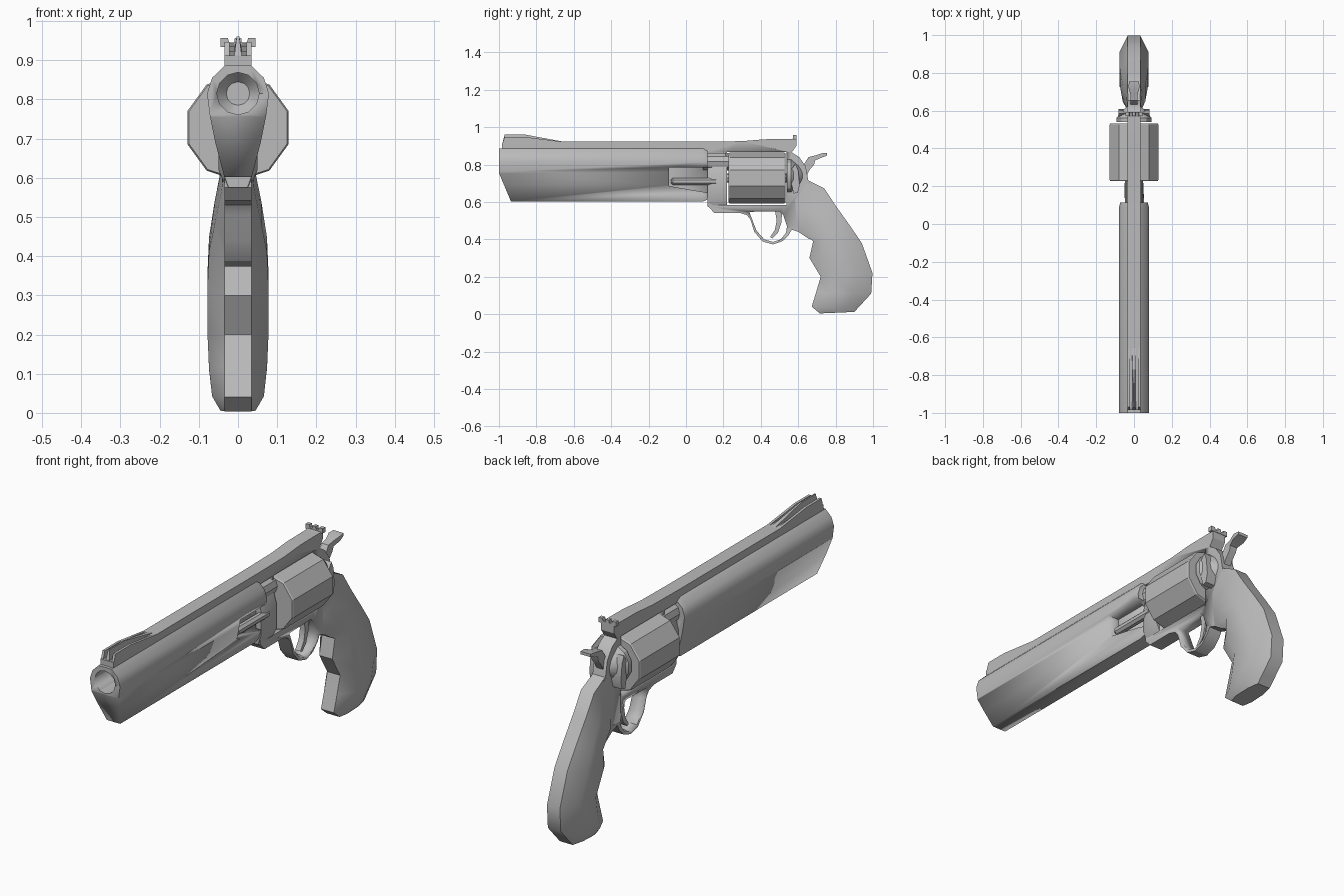
import bpy, bmesh, math
from mathutils import Vector

if "Cube" in bpy.data.objects:
    bpy.data.objects.remove(bpy.data.objects["Cube"])

steel = bpy.data.materials.new("grey steel")
steel.diffuse_color = (0.5, 0.5, 0.5, 1)
steel.use_nodes = True
steel.node_tree.nodes["Principled BSDF"].inputs["Base Color"].default_value = steel.diffuse_color


def finish(name, bm, angle=30):
    bmesh.ops.recalc_face_normals(bm, faces=bm.faces)
    me = bpy.data.meshes.new(name)
    bm.to_mesh(me)
    bm.free()
    me.materials.append(steel)
    ob = bpy.data.objects.new(name, me)
    bpy.context.collection.objects.link(ob)
    bpy.ops.object.select_all(action='DESELECT')
    ob.select_set(True)
    bpy.context.view_layer.objects.active = ob
    bpy.ops.object.shade_smooth_by_angle(angle=math.radians(angle))
    return ob


def loft(name, rings, angle=30):
    """Skin a list of equal closed rings and cap both ends."""
    bm = bmesh.new()
    vs = [[bm.verts.new(p) for p in r] for r in rings]
    n = len(vs[0])
    for a, b in zip(vs, vs[1:]):
        for i in range(n):
            j = (i + 1) % n
            bm.faces.new((a[i], a[j], b[j], b[i]))
    bm.faces.new(vs[0])
    bm.faces.new(vs[-1])
    return finish(name, bm, angle)


def plate(name, yz, x0, x1):
    """Side profile extruded across x."""
    return loft(name, [[(x, y, z) for y, z in yz] for x in (x0, x1)])


def tube(name, x, z, stations, n, turn=0.0):
    """Round part along y from (y, radius) stations."""
    ang = [turn + math.tau * i / n for i in range(n)]
    return loft(name, [[(x + r * math.cos(a), y, z + r * math.sin(a)) for a in ang]
                       for y, r in stations])


def cut(ob, cutter):
    m = ob.modifiers.new("cut", 'BOOLEAN')
    m.operation, m.solver, m.object = 'DIFFERENCE', 'EXACT', cutter
    bpy.context.view_layer.objects.active = ob
    bpy.ops.object.modifier_apply(modifier=m.name)
    bpy.data.objects.remove(cutter)


def box(name, x0, x1, y0, y1, z0, z1):
    return plate(name, [(y0, z0), (y1, z0), (y1, z1), (y0, z1)], x0, x1)


# Barrel with full underlug, slanted chin below the muzzle
half = [(.035, .602), (.058, .69), (.072, .76), (.079, .815), (.066, .855), (.034, .886)]
section = half + [(-x, z) for x, z in reversed(half)]
barrel = loft("barrel", [[(x * s, y, .74 + (z - .74) * s) for x, z in section]
                         for y, s in ((-1, 1), (.09, 1), (.115, .92))])
bm = bmesh.new()
bm.from_mesh(barrel.data)
res = bmesh.ops.bisect_plane(bm, geom=bm.verts[:] + bm.edges[:] + bm.faces[:],
                             plane_co=(0, -1, .755), plane_no=Vector((0, -1, -.42)).normalized(),
                             clear_outer=True)
bmesh.ops.holes_fill(bm, edges=[e for e in bm.edges if e.is_boundary])
bmesh.ops.recalc_face_normals(bm, faces=bm.faces)
bm.to_mesh(barrel.data)
bm.free()
cut(barrel, tube("bore_cutter", 0, .815, [(-1.1, .054), (-.5, .054), (-.47, .03)], 12))
cut(barrel, plate("rod_notch_cutter", [(-.09, .685), (.2, .635), (.2, .785), (-.09, .785)], .015, .2))

# Ejector rod and barrel shank
tube("ejector_rod", .035, .71, [(-.08, .012), (-.07, .02), (.16, .02)], 8, math.pi / 8)
tube("barrel_shank", 0, .815, [(.09, .048), (.23, .048)], 10)

# Top rail and three-bladed front sight
plate("top_rail", [(-.985, .875), (.12, .875), (.12, .922), (-.68, .922), (-.985, .912)], -.034, .034)
blade = [(-.985, .90), (-.65, .90), (-.65, .921), (-.86, .955), (-.97, .955)]
for s in (-1, 1):
    plate("sight_side_blade", [(y, z - .008 * (z > .93)) for y, z in blade], s * .022, s * .034)
loft("sight_centre_blade", [[(x * (.3 if z > .93 else 1), y, z + .005 * (z > .93)) for y, z in blade]
                            for x in (-.011, .011)])

# Frame with trigger guard, opened for the drum and the finger hole
outline = [(.10, .865), (.10, .922), (.30, .925), (.42, .935), (.585, .937), (.59, .90), (.565, .865),
           (.605, .84), (.64, .79), (.655, .71), (.74, .65), (.72, .45), (.66, .40), (.60, .44),
           (.565, .452), (.55, .425), (.515, .39), (.465, .373), (.41, .388), (.365, .44), (.345, .505),
           (.325, .53), (.285, .542), (.15, .542), (.12, .575), (.12, .79), (.21, .79), (.21, .865)]
frame = plate("frame", outline, -.034, .034)
cut(frame, box("drum_window_cutter", -.1, .1, .22, .538, .584, .867))
cut(frame, plate("finger_hole_cutter",
                 [(.338, .547), (.36, .49), (.378, .445), (.418, .40), (.465, .386), (.508, .401),
                  (.535, .435), (.54, .47), (.52, .53), (.50, .55)], -.1, .1))

# Crane block in front of the drum
loft("crane", [[(x * w, y, z) for x, z in
                ((.03, .575), (.05, .62), (.05, .74), (.036, .79), (-.036, .79), (-.05, .74), (-.05, .62), (-.03, .575))]
               for y, w in ((.115, .8), (.14, 1), (.218, 1))])

# Ten-sided drum and its axle
tube("drum", 0, .728, [(.228, .132), (.234, .136), (.526, .136), (.532, .132)], 10, math.pi / 10)
tube("drum_axle", 0, .728, [(.2, .025), (.56, .025)], 8)

# Recoil shield behind the drum, with side latches
tube("recoil_shield", 0, .74, [(.54, .095), (.562, .095), (.60, .066), (.625, .034)], 12, math.pi / 12)
latch = [(.565, .69), (.575, .645), (.598, .65), (.608, .69), (.60, .77), (.585, .805), (.568, .78)]
for s in (-1, 1):
    plate("side_latch", latch, s * .03, s * .083)

# Rear sight with a notched crossbar
plate("rear_sight_base", [(.50, .92), (.57, .87), (.59, .90), (.59, .945), (.56, .935)], -.034, .034)
bar = [(-.045, .934), (.045, .934), (.045, .957), (.026, .957), (.022, .944), (.01, .944), (.008, .957),
       (-.008, .957), (-.01, .944), (-.022, .944), (-.026, .957), (-.045, .957)]
loft("rear_sight_bar", [[(x, y, z) for x, z in bar] for y in (.572, .592)])

# Hammer: stem and spur widening to the thumb pad
spur = [(.60, .71, .74, .018), (.63, .77, .80, .018), (.655, .80, .84, .018), (.69, .822, .848, .02),
        (.725, .837, .86, .03), (.755, .848, .862, .026)]
loft("hammer", [[(-w, y + .03 * (y < .66), a), (w, y + .03 * (y < .66), a), (w, y, b), (-w, y, b)]
                for y, a, b, w in spur])

# Curved trigger
plate("trigger", [(.475, .56), (.485, .50), (.475, .45), (.45, .412), (.462, .405), (.492, .435),
                  (.51, .49), (.515, .56)], -.014, .014)

# Grip: eight-sided sections from the frame to the butt (front y,z, back y,z, half width)
stations = [((.575, .60), (.655, .715), .036), ((.59, .53), (.74, .672), .042),
            ((.60, .445), (.80, .58), .060), ((.68, .39), (.875, .475), .074),
            ((.66, .30), (.94, .38), .078), ((.72, .20), (.997, .22), .078),
            ((.695, .115), (.99, .11), .074), ((.672, .04), (.935, .05), .066),
            ((.715, .004), (.90, .012), .045)]
rings = []
for (fy, fz), (by, bz), w in stations:
    e = min(.034, w * .9)
    side = [(0, e), (.25, w), (.68, w), (1, e)]
    pts = [(x, t) for t, x in side] + [(-x, t) for t, x in reversed(side)]
    rings.append([(x, fy + (by - fy) * t, fz + (bz - fz) * t) for x, t in pts])
loft("grip", rings, 40)
